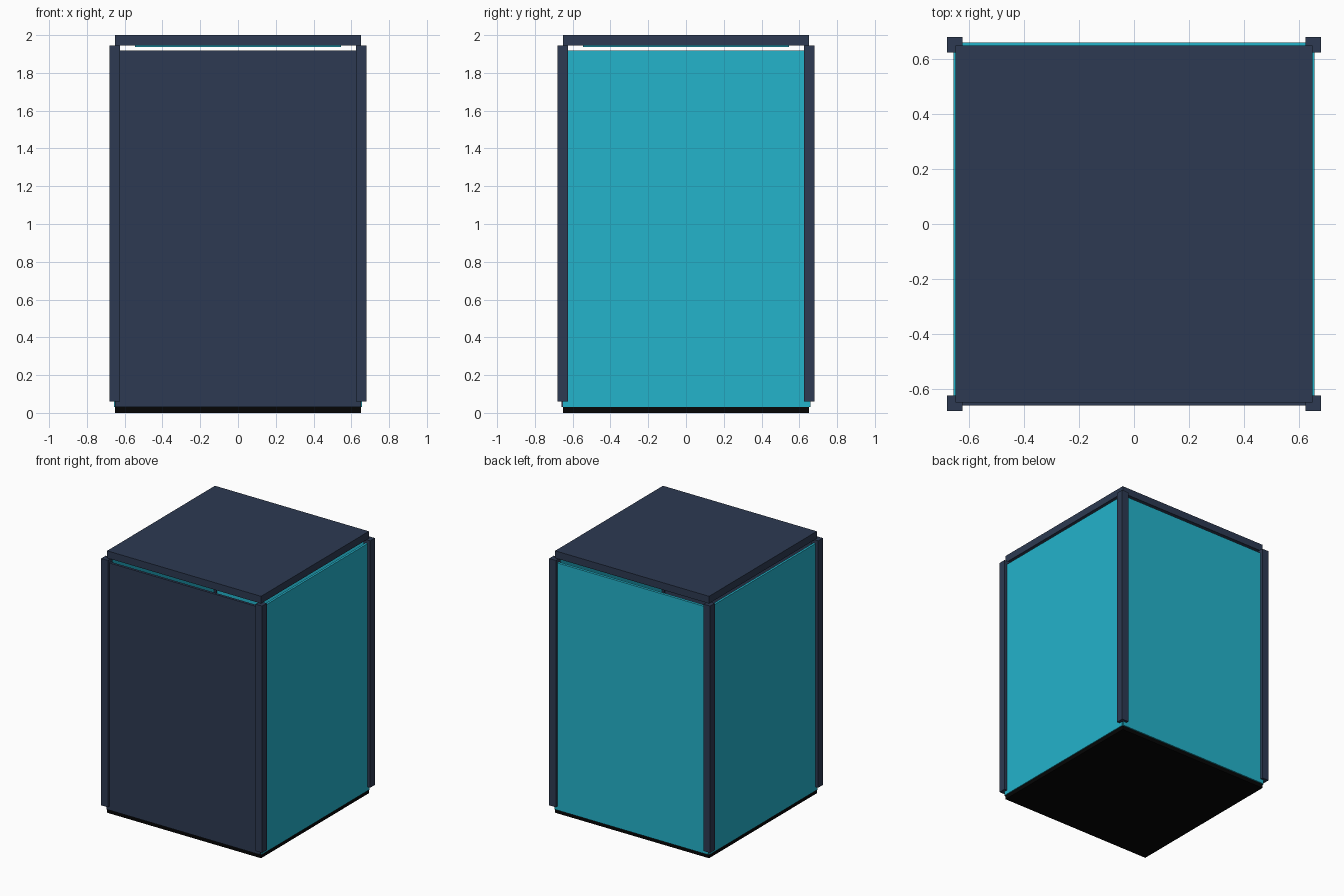
import bpy

cube = bpy.data.objects.get("Cube")
if cube:
    bpy.data.objects.remove(cube, do_unlink=True)


def material(name, rgb):
    mat = bpy.data.materials.new(name)
    mat.use_nodes = True
    colour = (*rgb, 1)
    mat.diffuse_color = colour
    mat.node_tree.nodes["Principled BSDF"].inputs["Base Color"].default_value = colour
    return mat


navy = material("dark navy", (0.026, 0.042, 0.084))
teal = material("teal", (0.017, 0.451, 0.597))
black = material("black", (0.0015, 0.0015, 0.0015))


def box(name, x, y, z, mat):
    """Box spanning the given (low, high) range on each axis."""
    spans = (x, y, z)
    bpy.ops.mesh.primitive_cube_add(size=1, location=[(a + b) / 2 for a, b in spans])
    obj = bpy.context.object
    obj.name = name
    obj.scale = [b - a for a, b in spans]
    bpy.ops.object.transform_apply(location=False, rotation=False, scale=True)
    obj.data.materials.append(mat)
    return obj


half = 0.65               # half width of base and lid
inner, outer = 0.64, 0.66  # wall thickness range
wall_z = (0.03, 1.918)
wide = (-half, half)

# Floor and lid
box("base_plate", wide, wide, (0, 0.03), black)
box("lid", wide, wide, (1.945, 2), navy)
box("ceiling_panel", (-0.545, 0.545), (-0.545, 0.545), (1.936, 1.945), teal)

# Thin walls around the hollow inside
box("front_door", wide, (-outer, -inner), wall_z, navy)
box("back_wall", wide, (inner, outer), wall_z, teal)
box("left_wall", (inner, 0.657), wide, wall_z, teal)
box("right_wall", (-0.657, -inner), wide, wall_z, teal)

# Corner posts
for side, sx in (("left", 1), ("right", -1)):
    for end, sy in (("front", -1), ("back", 1)):
        x = sorted((sx * 0.624, sx * 0.68))
        y = sorted((sy * 0.624, sy * 0.68))
        box(f"{end}_{side}_post", x, y, (0.06, 1.945), navy)
